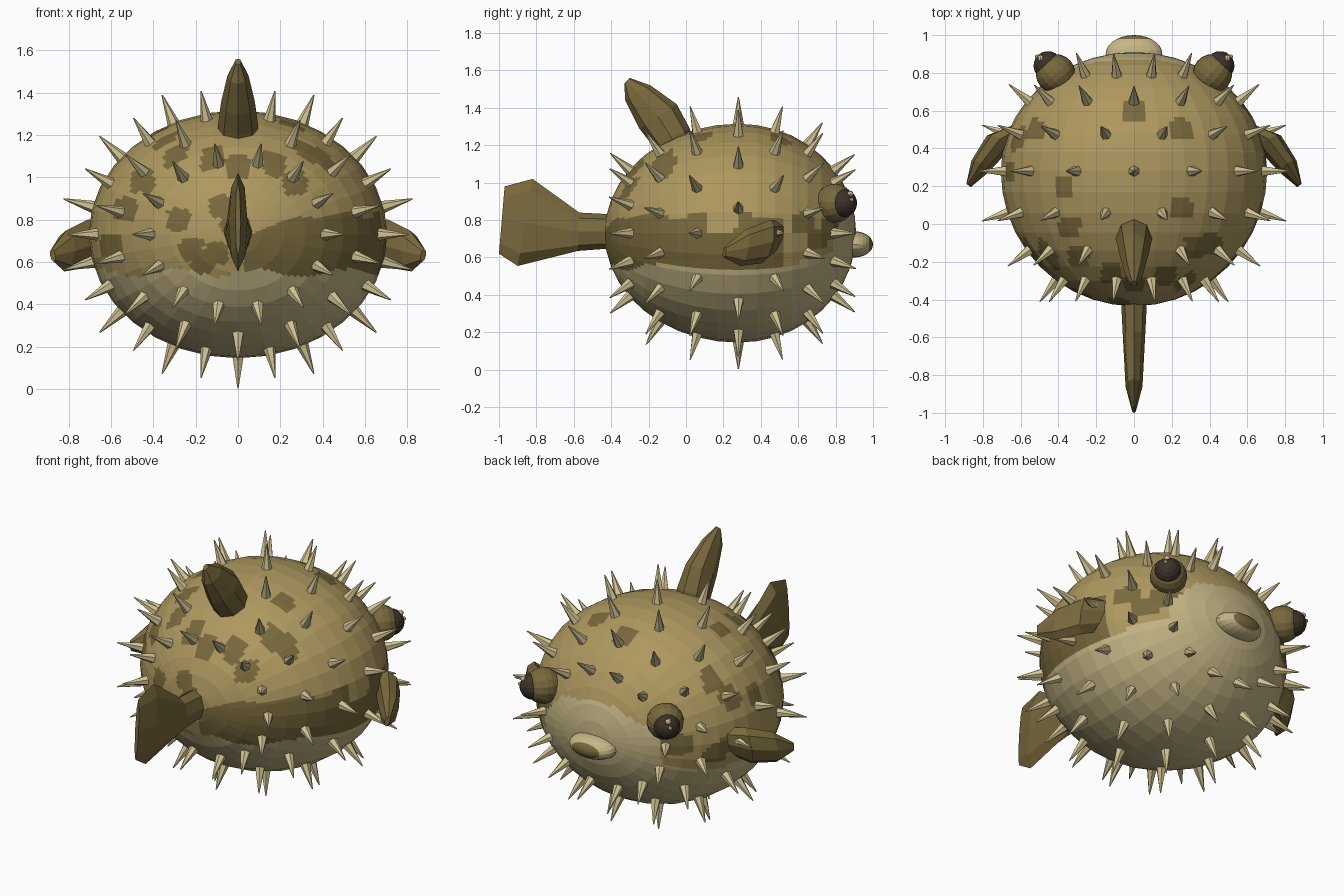
import bpy, bmesh, math
from mathutils import Vector, Matrix

cube = bpy.data.objects.get("Cube")
if cube:
    bpy.data.objects.remove(cube, do_unlink=True)


def material(name, color):
    m = bpy.data.materials.new(name)
    m.use_nodes = True
    m.diffuse_color = (*color, 1)
    m.node_tree.nodes["Principled BSDF"].inputs["Base Color"].default_value = (*color, 1)
    return m


TAN = material("tan_skin", (0.42, 0.315, 0.115))
BROWN = material("olive_brown", (0.19, 0.14, 0.045))
CREAM = material("pale_cream", (0.56, 0.47, 0.24))
SPINE = material("spine_cream", (0.64, 0.545, 0.29))
DARK = material("eye_dark", (0.045, 0.032, 0.022))

CY, CZ = 0.28, 0.73             # widest point of the body
RX, RZ = 0.705, 0.585
R_BACK, R_FRONT = 0.715, 0.63


def finish(bm, name, mats, rule=None):
    bmesh.ops.recalc_face_normals(bm, faces=bm.faces[:])
    if rule:
        for f in bm.faces:
            f.material_index = rule(f.calc_center_median())
    me = bpy.data.meshes.new(name)
    bm.to_mesh(me)
    bm.free()
    for m in mats:
        me.materials.append(m)
    ob = bpy.data.objects.new(name, me)
    bpy.context.collection.objects.link(ob)
    return ob


def ball(center, size, name, mats, rule=None, segs=16, rings=10, axis=(0, 1, 0)):
    """Ellipsoid with its pole along the given axis."""
    bm = bmesh.new()
    bmesh.ops.create_uvsphere(bm, u_segments=segs, v_segments=rings, radius=1)
    turn = Vector((0, 0, 1)).rotation_difference(Vector(axis)).to_matrix().to_4x4()
    bmesh.ops.transform(bm, matrix=Matrix.Translation(center) @ Matrix.Diagonal((*size, 1)) @ turn,
                        verts=bm.verts[:])
    return finish(bm, name, mats, rule)


def blade(name, sections, normal, sides=8):
    """Loft lens-shaped sections, each given by two edge points and a half thickness."""
    bm = bmesh.new()
    n = Vector(normal).normalized()
    loops = []
    for a, b, t in sections:
        a, b = Vector(a), Vector(b)
        mid, half = (a + b) / 2, (a - b) / 2
        angles = [2 * math.pi * i / sides for i in range(sides)]
        loops.append([bm.verts.new(mid + half * math.cos(q) + n * t * math.sin(q)) for q in angles])
    for lo, hi in zip(loops, loops[1:]):
        for i in range(sides):
            j = (i + 1) % sides
            bm.faces.new((lo[i], lo[j], hi[j], hi[i]))
    bm.faces.new(loops[0])
    bm.faces.new(loops[-1])
    return finish(bm, name, [BROWN])


# Skin markings: rounded patches laid out from above, from behind and on the flanks
TOP_SPOTS = [(0, .6), (.25, .5), (-.37, .19), (.25, .08), (-.34, -.01), (-.52, .5),
             (.32, -.12), (.41, -.11), (-.29, -.17), (.17, -.27), (-.12, -.26)]
BACK_SPOTS = [(-.45, .98), (-.53, .85), (-.28, .8), (-.6, .68), (.27, .97), (-.08, .86),
              (0, 1.05), (-.03, .79), (-.17, .6), (-.22, .66), (-.1, .64)]
RIGHT_SPOTS = [(.62, .78), (.7, .7), (.78, .75)]
LEFT_SPOTS = [(.45, .96), (.28, .93), (.5, .7), (.58, .66), (.74, .74), (.3, .62)]


def near(u, v, spots, r=.055):
    return any((u - a) ** 4 + (v - b) ** 4 < r ** 4 for a, b in spots)


def skin(p):
    x, y, z = p
    belly = .55 + .018 * math.sin(x * 16) + max(0, y - .55) * .3
    snout = 1 + .06 * math.sin(9 * math.atan2(x, z - .68))
    if z < belly or (y > .55 and (x / .4) ** 2 + ((z - .68) / .25) ** 2 < snout):
        return 2
    band = min(.82, .69 + x * .45) if y < .12 else .74 if y < .28 else .82
    if x > .03 and y < .53 and z < band + .012 * math.sin(y * 25):
        return 1
    if z > 1 and near(x, y, TOP_SPOTS) or y < .1 and near(x, z, BACK_SPOTS):
        return 1
    if near(y, z, RIGHT_SPOTS if x > 0 else LEFT_SPOTS, .06):
        return 1
    return 0


# Body: faceted egg, finely cut so the markings follow small faces
bm = bmesh.new()
bmesh.ops.create_uvsphere(bm, u_segments=32, v_segments=20, radius=1)
for v in bm.verts:
    x, h, z = v.co.x, v.co.z, v.co.y
    v.co = (x * RX, CY + h * (R_FRONT if h > 0 else R_BACK), CZ + z * RZ)
bmesh.ops.subdivide_edges(bm, edges=bm.edges[:], cuts=3, use_grid_fill=True)
finish(bm, "body", [TAN, BROWN, CREAM], skin)

# Spines: seven staggered rings of fourteen cones, standing along the surface normal
bm = bmesh.new()
LENGTH = 0.17
for ring in range(-3, 4):
    lat = math.radians(18 * ring)
    ry = R_FRONT if ring > 0 else R_BACK
    for k in range(14):
        q = 2 * math.pi * (k + (ring % 2) / 2) / 14
        d = Vector((math.sin(q) * math.cos(lat), math.sin(lat), math.cos(q) * math.cos(lat)))
        if ring == -2 and k == 0:                       # room for the top fin
            continue
        if ring == 3 and 0.3 < d.z / math.cos(lat) < 0.6:   # room for the eyes
            continue
        base = Vector((d.x * RX, CY + d.y * ry, CZ + d.z * RZ))
        n = Vector((d.x / RX, d.y / ry, d.z / RZ)).normalized()
        m = Matrix.Translation(base + n * (LENGTH / 2 - .028)) @ n.to_track_quat('Z', 'Y').to_matrix().to_4x4()
        bmesh.ops.create_cone(bm, cap_ends=True, segments=6, radius1=.034, radius2=.003,
                              depth=LENGTH, matrix=m)
finish(bm, "spines", [SPINE])

# Tail and top fin
blade("tail_fin", [((0, -.38, .83), (0, -.38, .65), .07),
                   ((0, -.57, .84), (0, -.58, .635), .06),
                   ((0, -.82, 1.02), (0, -.9, .555), .045),
                   ((0, -.97, .98), (0, -1, .62), .012)], (1, 0, 0))
blade("top_fin", [((0, .04, 1.2), (0, -.13, 1.12), .095),
                  ((0, .02, 1.29), (0, -.18, 1.2), .095),
                  ((0, -.05, 1.42), (0, -.25, 1.29), .08),
                  ((0, -.19, 1.52), (0, -.325, 1.44), .05),
                  ((0, -.3, 1.56), (0, -.33, 1.53), .015)], (1, 0, 0))

# Mouth: flattened lips with a dark opening
ball((0, .9, .67), (.15, .1, .07), "mouth", [CREAM, BROWN],
     lambda p: 1 if p.y > .975 else 0, segs=20, rings=14)

# Paired parts: side fins, eye sockets, eyes and glints
for s, side in ((1, "left"), (-1, "right")):
    blade(side + "_side_fin", [((s * .6, .51, .79), (s * .6, .46, .62), .06),
                               ((s * .71, .45, .8), (s * .73, .41, .57), .07),
                               ((s * .81, .32, .75), (s * .82, .29, .555), .055),
                               ((s * .88, .21, .66), (s * .87, .2, .6), .015)],
          (s * .83, .55, 0))
    ball((s * .415, .795, .89), (.105, .105, .105), side + "_eye_socket", [BROWN], axis=(s * .65, .76, 0))
    ball((s * .455, .838, .89), (.077, .077, .077), side + "_eye", [DARK], axis=(s * .65, .76, 0))
    for i, (dx, dy, dz, r) in enumerate([(.04, .04, .05, .017), (.058, .048, .018, .011)]):
        ball((s * (.455 + dx), .838 + dy, .89 + dz), (r, r, r), f"{side}_eye_glint_{i + 1}",
             [SPINE], segs=8, rings=6)
